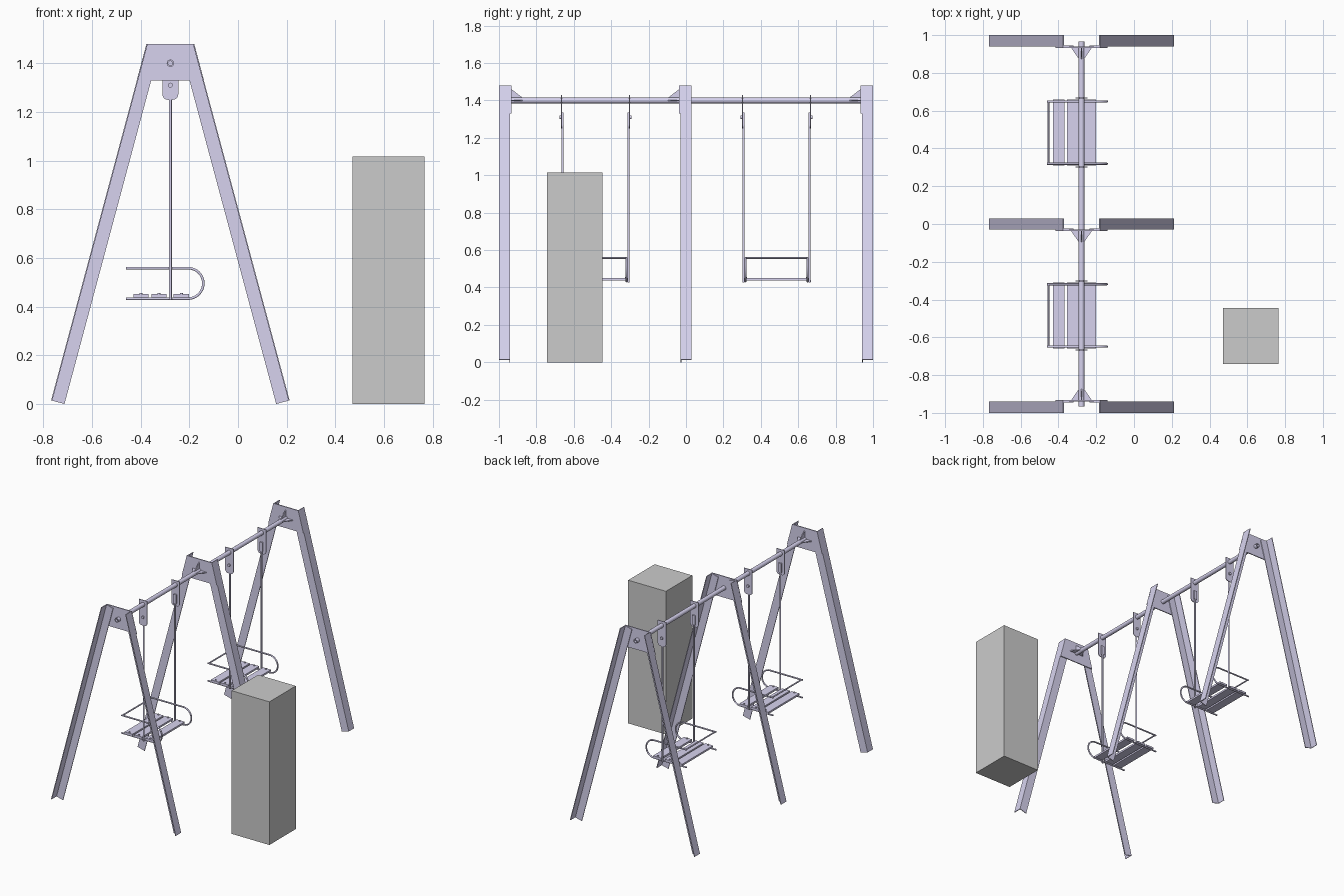
import bpy, bmesh, math
from mathutils import Vector

if "Cube" in bpy.data.objects:
    bpy.data.objects.remove(bpy.data.objects["Cube"])

CX, BEAM_Z = -0.278, 1.40
steel = bpy.data.materials.new("lavender_steel")
steel.diffuse_color = (0.68, 0.65, 0.86, 1)
steel.use_nodes = True
steel.node_tree.nodes["Principled BSDF"].inputs["Base Color"].default_value = steel.diffuse_color


def finish(name, bm, smooth=False, mat=steel):
    bmesh.ops.recalc_face_normals(bm, faces=bm.faces)
    me = bpy.data.meshes.new(name)
    bm.to_mesh(me)
    bm.free()
    if smooth:
        me.polygons.foreach_set("use_smooth", [True] * len(me.polygons))
        me.set_sharp_from_angle(angle=math.radians(35))
    if mat:
        me.materials.append(mat)
    ob = bpy.data.objects.new(name, me)
    bpy.context.collection.objects.link(ob)
    return ob


def prism(name, pts, vec, smooth=False):
    """Extrude a flat 3D outline along vec."""
    bm = bmesh.new()
    face = bm.faces.new([bm.verts.new(p) for p in pts])
    ext = bmesh.ops.extrude_face_region(bm, geom=[face], use_keep_orig=True)
    verts = [v for v in ext["geom"] if isinstance(v, bmesh.types.BMVert)]
    bmesh.ops.translate(bm, vec=vec, verts=verts)
    return finish(name, bm, smooth)


def box(name, lo, hi, mat=steel):
    bm = bmesh.new()
    bmesh.ops.create_cube(bm, size=1)
    for v in bm.verts:
        v.co = [l + (c + 0.5) * (h - l) for c, l, h in zip(v.co, lo, hi)]
    return finish(name, bm, mat=mat)


def rod(name, a, b, r, n=16):
    a, b = Vector(a), Vector(b)
    bm = bmesh.new()
    bmesh.ops.create_cone(bm, cap_ends=True, segments=n, radius1=r, radius2=r, depth=(b - a).length)
    rot = (b - a).to_track_quat('Z', 'Y').to_matrix()
    for v in bm.verts:
        v.co = rot @ v.co + (a + b) / 2
    return finish(name, bm, True)


def bent_tube(name, pts, r):
    cu = bpy.data.curves.new(name, 'CURVE')
    cu.dimensions = '3D'
    cu.bevel_depth, cu.bevel_resolution, cu.use_fill_caps = r, 3, True
    sp = cu.splines.new('POLY')
    sp.points.add(len(pts) - 1)
    for p, co in zip(sp.points, pts):
        p.co = (*co, 1)
    sp.use_smooth = True
    cu.materials.append(steel)
    ob = bpy.data.objects.new(name, cu)
    bpy.context.collection.objects.link(ob)


# A-frames: angle-section legs, top plate and three gussets
def a_frame(name, y, e):
    a = math.radians(15)
    t, w, d, L = 0.005, 0.057, 0.06, 1.517
    section = [(0, 0), (w, 0), (w, t), (t, t), (t, d), (0, d)]
    for s, side in ((1, "left"), (-1, "right")):
        pts = [(CX + s * (-0.49 + u * math.cos(a)), y + e * v, 0.0148 - u * math.sin(a)) for u, v in section]
        prism(f"{name}_{side}_leg", pts, (s * L * math.sin(a), 0, L * math.cos(a)))
    outline = [(-0.138, 1.33), (0.138, 1.33), (0.098, 1.48), (-0.098, 1.48)]
    prism(f"{name}_top_plate", [(CX + x, y, z) for x, z in outline], (0, -e * 0.007, 0))
    yp, yt = y - e * 0.007, y - e * 0.072
    prism(f"{name}_upper_gusset", [(CX - .003, yp, BEAM_Z + .01), (CX - .003, yp, 1.46), (CX - .003, yt, BEAM_Z + .01)], (.006, 0, 0))
    for s in (-1, 1):
        prism(f"{name}_side_gusset", [(CX + s * .01, yp, BEAM_Z - .003), (CX + s * .055, yp, BEAM_Z - .003),
                                      (CX + s * .01, yt, BEAM_Z - .003)], (0, 0, .006))


a_frame("front_frame", -0.94, -1)
a_frame("middle_frame", -0.03, 1)
a_frame("back_frame", 0.94, 1)

# Hollow beam
bm = bmesh.new()
N = 24
rings = [[bm.verts.new((CX + r * math.cos(2 * math.pi * i / N), y, BEAM_Z + r * math.sin(2 * math.pi * i / N)))
          for i in range(N)] for r, y in ((.015, -.965), (.015, .965), (.009, .965), (.009, -.965))]
for k in range(4):
    p, q = rings[k], rings[(k + 1) % 4]
    for i in range(N):
        j = (i + 1) % N
        bm.faces.new((p[i], p[j], q[j], q[i]))
finish("beam", bm, True)


# Swings
def swing(name, yc):
    for s in (-1, 1):
        # hanger plate with rounded lower corners, and its pivot bolt
        yh, yr, yt = yc + s * .182, yc + s * .176, yc + s * .165
        r, h = 0.022, 0.0325
        arc = [(s2 * (h - r) + r * math.cos(t), 1.25 + r + r * math.sin(t))
               for s2, t0 in ((-1, math.pi), (1, 1.5 * math.pi))
               for t in [t0 + k * math.pi / 12 for k in range(7)]]
        plate = [(-h, 1.43)] + arc + [(h, 1.43)]
        prism(f"{name}_hanger", [(CX + x, yh - .0025, z) for x, z in plate], (0, .005, 0))
        rod(f"{name}_pivot_bolt", (CX, yh - .011, 1.31), (CX, yh + .011, 1.31), .01)
        box(f"{name}_hanger_link", (CX - .011, yr - .006, 1.27), (CX + .011, yr + .006, 1.335))
        # suspension rod and its lower fixing
        rod(f"{name}_hanger_rod", (CX, yr, .428), (CX, yr, 1.275), .006)
        rod(f"{name}_rod_pin", (CX, yt, .434), (CX, yr + s * .007, .434), .005, 12)
        # U-bent side rail
        bend = [(-.205 + .0625 * math.cos(t), yt, .4955 + .0625 * math.sin(t))
                for t in [-math.pi / 2 + k * math.pi / 16 for k in range(17)]]
        bent_tube(f"{name}_side_rail", [(-.46, yt, .433)] + bend + [(-.46, yt, .558)], .0055)
    rod(f"{name}_back_bar", (-.453, yc - .165, .558), (-.453, yc + .165, .558), .005)
    # seat slats with bolts
    for x0 in (-.43, -.356, -.264):
        box(f"{name}_slat", (x0, yc - .174, .438), (x0 + .062, yc + .174, .451))
        for s in (-1, 1):
            rod(f"{name}_slat_bolt", (x0 + .031, yc + s * .163, .45), (x0 + .031, yc + s * .163, .457), .006, 12)


swing("front_swing", -0.484)
swing("back_swing", 0.484)

# Scale block
box("scale_block", (.47, -.742, 0), (.766, -.446, 1.016), None)
